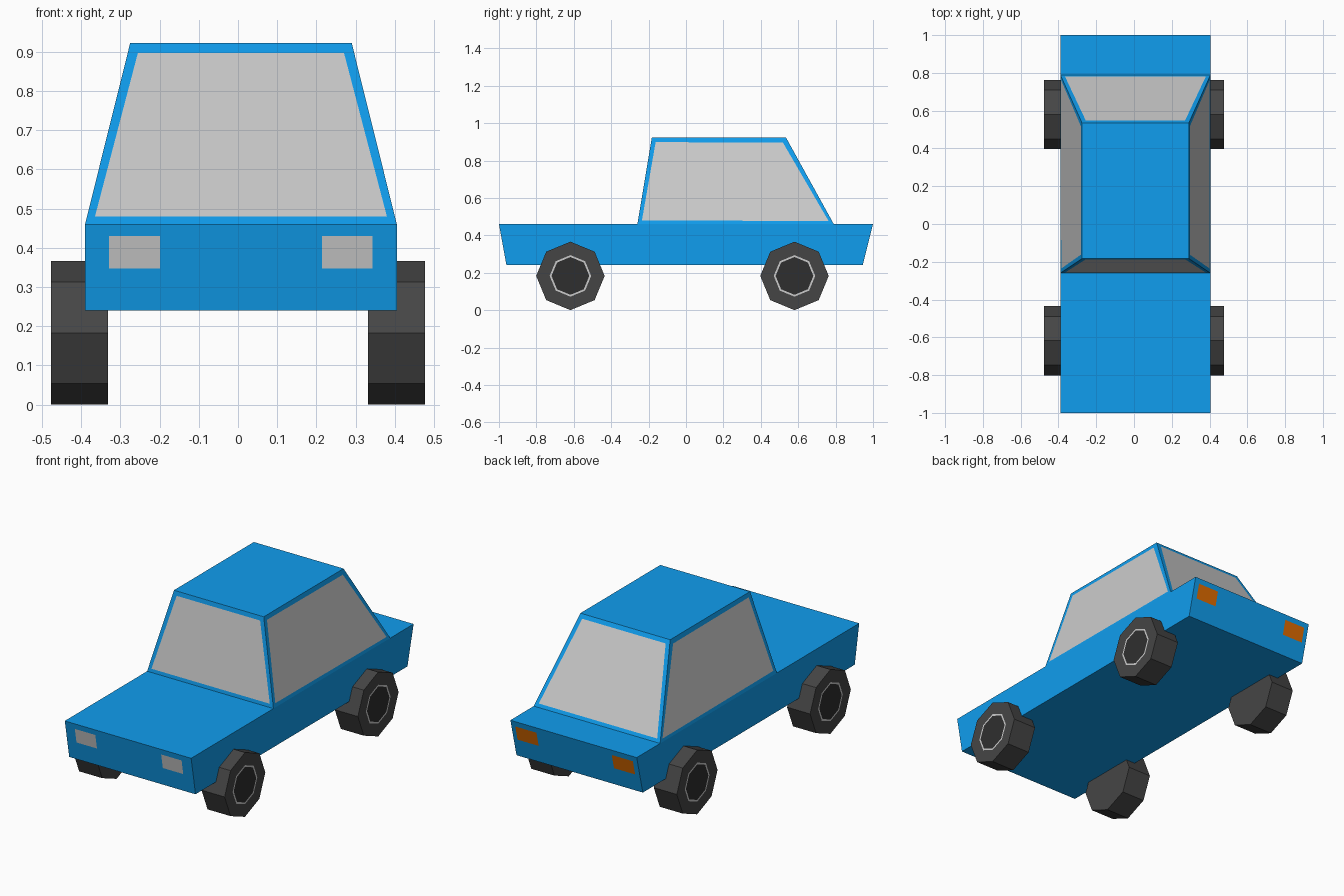
import bpy, bmesh, math
from mathutils import Matrix

if "Cube" in bpy.data.objects:
    bpy.data.objects.remove(bpy.data.objects["Cube"])

CX = 0.0075            # body sits slightly off the wheel centre line


def material(name, r, g, b):
    m = bpy.data.materials.new(name)
    m.diffuse_color = (r, g, b, 1)
    m.use_nodes = True
    m.node_tree.nodes["Principled BSDF"].inputs["Base Color"].default_value = m.diffuse_color
    return m


BLUE = material("blue_paint", 0.005, 0.34, 0.86)
ORANGE = material("orange_lens", 0.75, 0.15, 0.0)
RUBBER = material("tyre_rubber", 0.06, 0.06, 0.06)
HUB = material("dark_hub", 0.028, 0.028, 0.028)
RIM = material("rim_grey", 0.55, 0.55, 0.55)
GLASS = material("glass_grey", 0.55, 0.55, 0.55)


def add_object(name, bm, *mats):
    mesh = bpy.data.meshes.new(name)
    bm.to_mesh(mesh)
    bm.free()
    for m in mats:
        mesh.materials.append(m)
    ob = bpy.data.objects.new(name, mesh)
    bpy.context.collection.objects.link(ob)
    return ob


def panel(name, points, mat):
    bm = bmesh.new()
    bm.faces.new([bm.verts.new(p) for p in points])
    return add_object(name, bm, mat)


def tapered_box(lower, upper):
    """Box between two rectangles, each (half width, y front, y back, z)."""
    bm = bmesh.new()
    rings = []
    for w, y0, y1, z in (lower, upper):
        rings.append([bm.verts.new((CX + sx * w, y, z))
                      for sx, y in ((-1, y0), (1, y0), (1, y1), (-1, y1))])
    b, t = rings
    sides = []
    for i in range(4):
        j = (i + 1) % 4
        sides.append(bm.faces.new((b[i], b[j], t[j], t[i])))
    bottom = bm.faces.new(b[::-1])
    bm.faces.new(t)
    return bm, sides, bottom


# Lower body with sloping nose and tail
bm, _, _ = tapered_box((0.3975, -0.96, 0.945, 0.24), (0.3975, -1.0, 1.0, 0.46))
add_object("lower_body", bm, BLUE)

# Cabin, with the windows inset in its four sides and split off as panes
bm, sides, bottom = tapered_box((0.3975, -0.26, 0.79, 0.46),
                                (0.2825, -0.183, 0.535, 0.922))
bmesh.ops.delete(bm, geom=[bottom], context='FACES_ONLY')
bmesh.ops.inset_individual(bm, faces=sides, thickness=0.032)
for name, face in zip(("windscreen", "right_window", "rear_window", "left_window"), sides):
    panel(name, [v.co.copy() for v in face.verts], GLASS)
bmesh.ops.delete(bm, geom=sides, context='FACES_ONLY')
add_object("cabin", bm, BLUE)


# Lights lying on the sloping end faces
def light(name, x0, x1, end, slope, mat):
    pts = []
    for x, z in ((x0, 0.347), (x1, 0.347), (x1, 0.43), (x0, 0.43)):
        y = 1.0 - slope * (0.46 - z) / 0.22 + 0.003
        pts.append((CX + x, end * y, z))
    panel(name, pts if end < 0 else pts[::-1], mat)


for side, s in (("left", -1), ("right", 1)):
    a, b = sorted((s * 0.207, s * 0.336))
    light(side + "_headlight", a, b, -1, 0.04, GLASS)
    a, b = sorted((s * 0.237, s * 0.37))
    light(side + "_tail_light", a, b, 1, 0.055, ORANGE)

# Eight-sided wheels with a thin rim ring and dark hub on the outer face
R, WIDTH = 0.183, 0.145
for side, s in (("left", -1), ("right", 1)):
    for end, y in (("front", -0.618), ("rear", 0.58)):
        bm = bmesh.new()
        bmesh.ops.create_cone(
            bm, cap_ends=True, segments=8, radius1=R, radius2=R, depth=WIDTH,
            matrix=Matrix.Translation((s * 0.404, y, R)) @ Matrix.Rotation(math.pi / 2, 4, 'Y'))
        bm.normal_update()
        cap = max(bm.faces, key=lambda f: s * f.calc_center_median().x)
        bmesh.ops.inset_individual(bm, faces=[cap], thickness=0.072)
        ring = bmesh.ops.inset_individual(bm, faces=[cap], thickness=0.010)["faces"]
        for f in ring:
            f.material_index = 1
        cap.material_index = 2
        add_object(f"{end}_{side}_wheel", bm, RUBBER, RIM, HUB)
